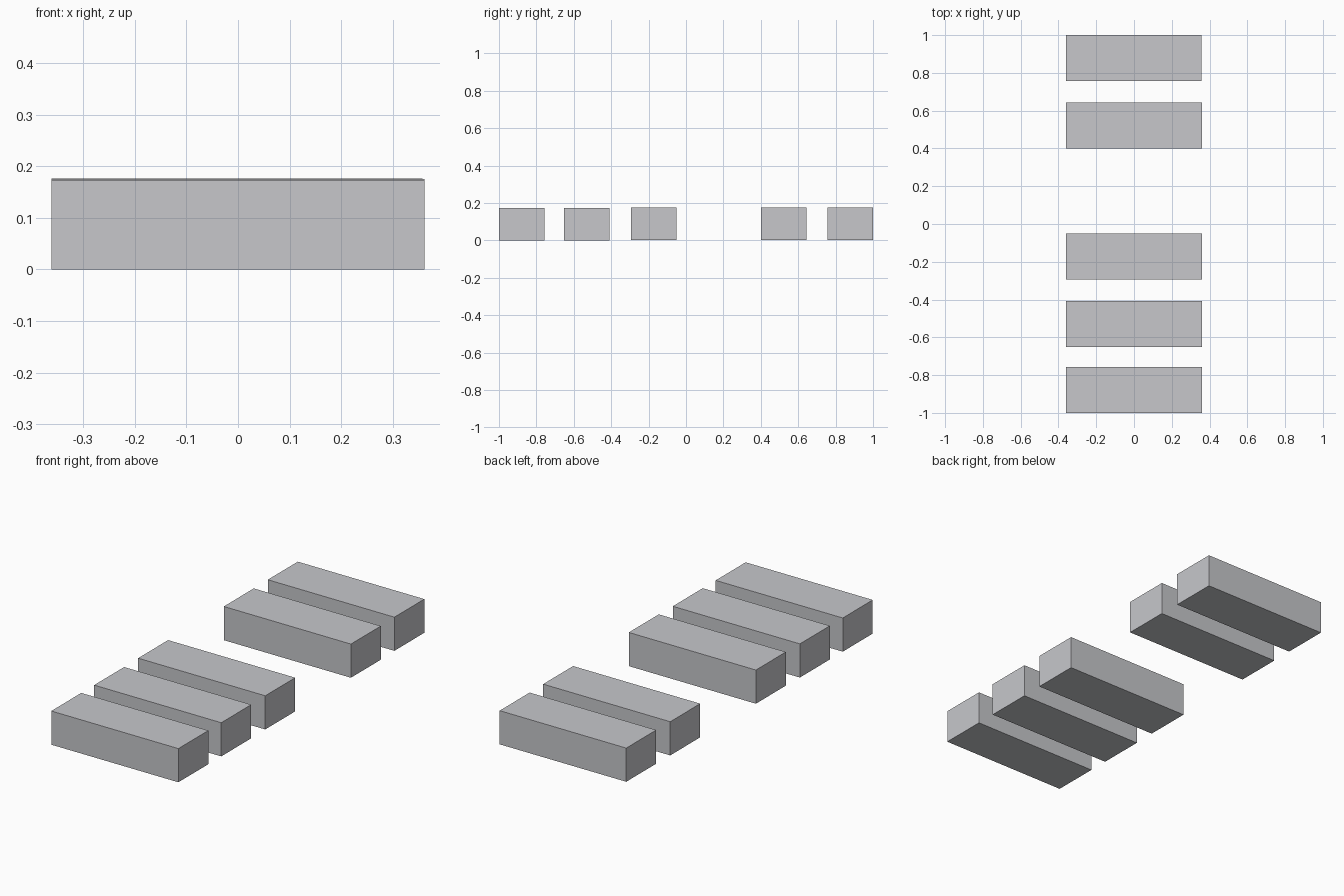
import bpy

if "Cube" in bpy.data.objects:
    bpy.data.objects.remove(bpy.data.objects["Cube"])

# One flat grey for every block
grey = bpy.data.materials.new("light_grey")
grey.diffuse_color = (0.57, 0.575, 0.60, 1.0)
grey.use_nodes = True
grey.node_tree.nodes["Principled BSDF"].inputs["Base Color"].default_value = grey.diffuse_color


def block(name, x0, x1, y0, y1, z0, z1):
    bpy.ops.mesh.primitive_cube_add(
        size=1, location=((x0 + x1) / 2, (y0 + y1) / 2, (z0 + z1) / 2))
    ob = bpy.context.object
    ob.name = name
    ob.scale = (x1 - x0, y1 - y0, z1 - z0)
    bpy.ops.object.transform_apply(location=False, rotation=False, scale=True)
    ob.data.materials.append(grey)


# Row of equal blocks, with one place left empty behind the third;
# the rearmost block sits a hair higher
rows = [(-0.878, 0.0), (-0.53, 0.0), (-0.173, 0.002), (0.522, 0.002), (0.879, 0.003)]
for i, (y, z) in enumerate(rows, 1):
    block(f"block_{i}", -0.361, 0.361 if i < 5 else 0.358,
          y - 0.1215, y + 0.1215, z, z + 0.173)
